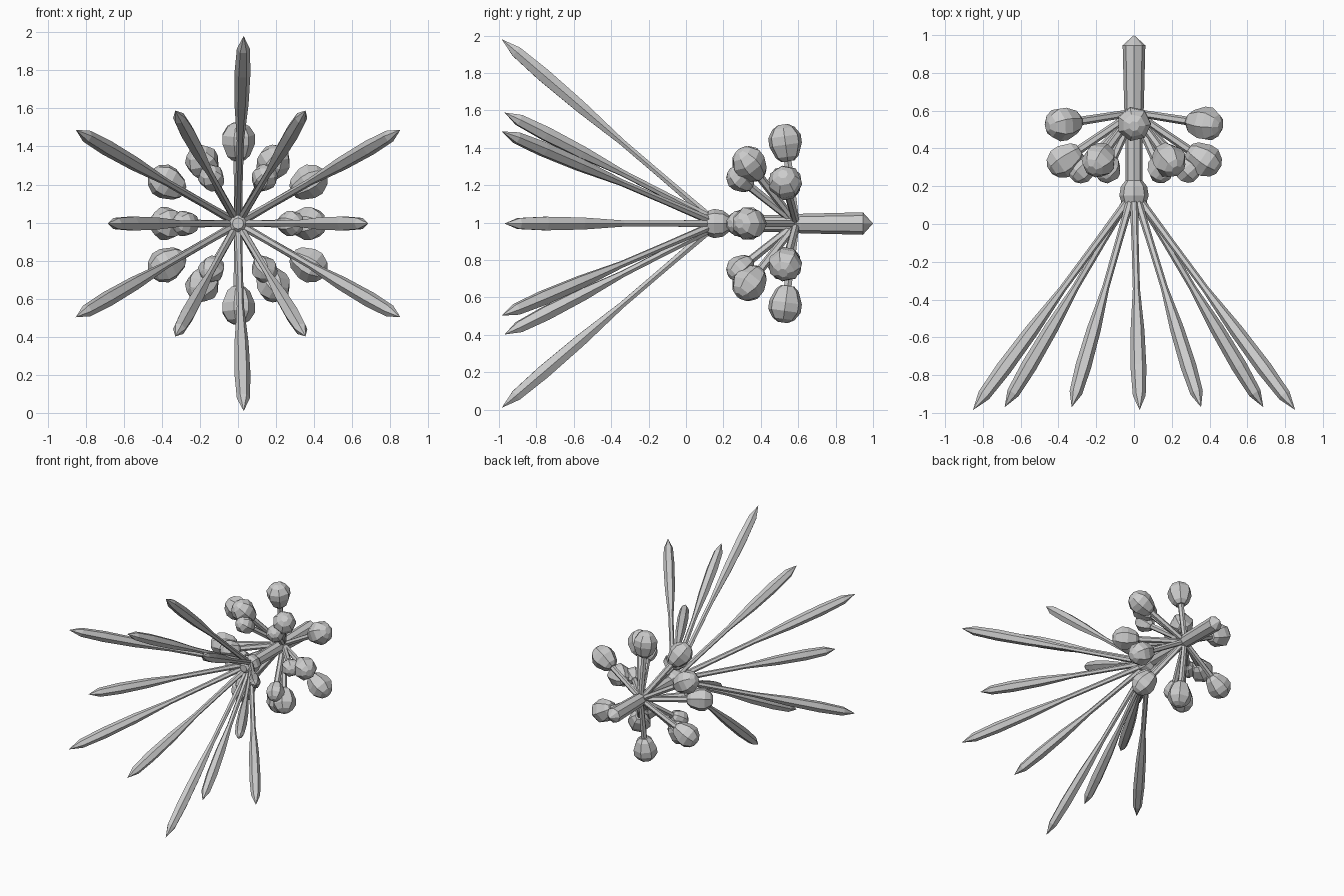
import bpy, bmesh, math
from mathutils import Vector

if "Cube" in bpy.data.objects:
    bpy.data.objects.remove(bpy.data.objects["Cube"])

grey = bpy.data.materials.new("light grey")
grey.diffuse_color = (0.6, 0.6, 0.6, 1)
grey.use_nodes = True
grey.node_tree.nodes["Principled BSDF"].inputs["Base Color"].default_value = grey.diffuse_color

CZ = 0.995  # height of the central axis


def turned(name, a, b, profile, sides=6):
    """Low-poly turned solid along a->b; profile = (fraction along, radius)."""
    a, b = Vector(a), Vector(b)
    d = b - a
    q = d.to_track_quat('Z', 'Y')
    bm = bmesh.new()
    rings = []
    for t, r in profile:
        c = a + d * t
        if r == 0:
            rings.append([bm.verts.new(c)])
            continue
        rings.append([bm.verts.new(c + q @ Vector((
            r * math.cos(2 * math.pi * i / sides),
            r * math.sin(2 * math.pi * i / sides), 0))) for i in range(sides)])
    for lo, hi in zip(rings, rings[1:]):
        for i in range(sides):
            j = (i + 1) % sides
            if len(lo) == 1:
                bm.faces.new((lo[0], hi[j], hi[i]))
            elif len(hi) == 1:
                bm.faces.new((lo[i], lo[j], hi[0]))
            else:
                bm.faces.new((lo[i], lo[j], hi[j], hi[i]))
    for end in (rings[0], rings[-1]):
        if len(end) > 1:
            bm.faces.new(end)
    bmesh.ops.recalc_face_normals(bm, faces=bm.faces[:])
    me = bpy.data.meshes.new(name)
    bm.to_mesh(me)
    bm.free()
    me.materials.append(grey)
    ob = bpy.data.objects.new(name, me)
    bpy.context.collection.objects.link(ob)
    return ob


def polar(radius, deg, y):
    a = math.radians(deg)
    return Vector((radius * math.cos(a), y, CZ + radius * math.sin(a)))


# central stem with pointed end, and the hub
turned("stem", (0, 0.1, CZ), (0, 1.0, CZ),
       [(0, 0.045), (0.55, 0.047), (0.57, 0.052), (0.94, 0.06), (1, 0)], 8)
turned("hub", (0, 0.07, CZ), (0, 0.23, CZ),
       [(0, 0.03), (0.25, 0.065), (0.5, 0.078), (0.8, 0.07), (1, 0.045)], 8)

# twelve petals, alternately long and short
PETAL = [(0, 0.022), (0.2, 0.019), (0.42, 0.019), (0.62, 0.037),
         (0.8, 0.042), (0.93, 0.034), (1, 0)]
for k in range(12):
    ang = 30 * k
    tip = polar(0.985 if k % 2 else 0.685, ang, -0.985 if k % 2 else -0.97)
    tip.x += 0.03 * abs(math.sin(math.radians(ang))) ** 6
    turned("petal", polar(0.04, ang, 0.12), tip, PETAL, 6)


# stalks carrying faceted buds
def bud(name, centre, size):
    root = Vector((0, 0.59, CZ))
    u = (centre - root).normalized()
    turned(name + "_stalk", root, centre, [(0, 0.02), (1, 0.024)], 6)
    turned(name, centre - u * size * 1.2, centre + u * size,
           [(0, 0.4 * size), (0.12, 0.7 * size), (0.45, size),
            (0.68, size), (0.9, 0.68 * size), (1, 0.3 * size)], 7)


for k in range(6):
    bud("outer_bud", polar(0.44, 60 * k + 30, 0.53), 0.09)
    bud("middle_bud", polar(0.375, 60 * k, 0.335), 0.088)
    bud("inner_bud", polar(0.28, 60 * k, 0.285), 0.068)
